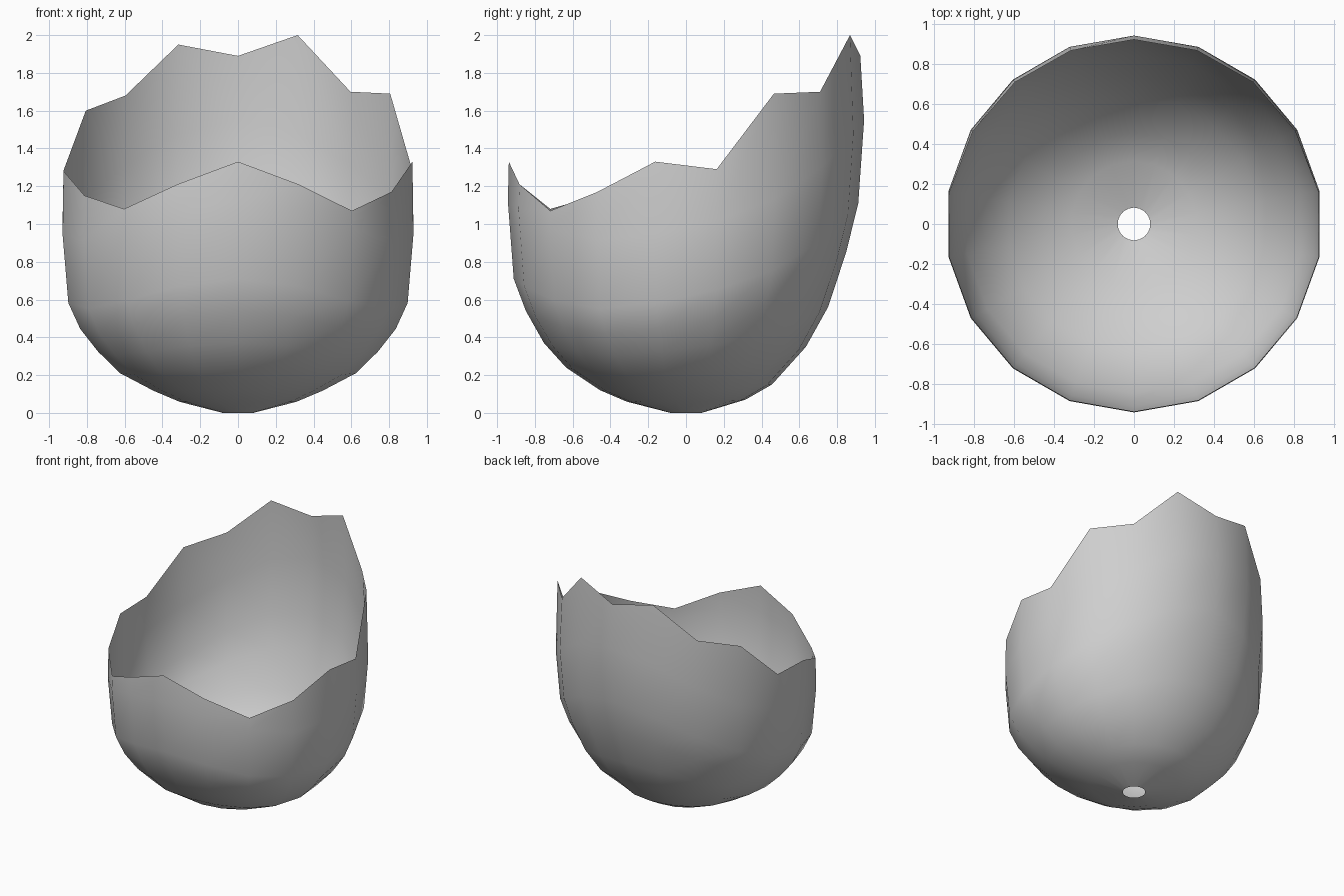
import bpy, bmesh, math

if "Cube" in bpy.data.objects:
    bpy.data.objects.remove(bpy.data.objects["Cube"])

# Shell cross-section rings: radius, height at the front, side and back
RINGS = [
    (0.082, 0.00, 0.00, 0.00),
    (0.315, 0.06, 0.06, 0.07),
    (0.455, 0.12, 0.12, 0.15),
    (0.635, 0.24, 0.22, 0.35),
    (0.752, 0.37, 0.34, 0.56),
    (0.848, 0.54, 0.47, 0.85),
    (0.912, 0.71, 0.615, 1.11),
    (0.943, 1.12, 0.98, 1.55),
]
# Broken rim heights, counter-clockwise from the back, 20 degrees apart
RIM = [1.89, 1.95, 1.68, 1.60, 1.29, 1.28, 1.15, 1.08, 1.21,
       1.33, 1.21, 1.07, 1.17, 1.33, 1.29, 1.69, 1.70, 2.00]
N = len(RIM)

bm = bmesh.new()


def ring_height(front, side, back, s):
    """Blend front, side and back heights; s is the sine of the angle."""
    return side + (back - front) / 2 * s + ((back + front) / 2 - side) * abs(s) ** 3


columns = []
for k in range(N):
    a = math.radians(90 + k * 360 / N)
    c, s = math.cos(a), math.sin(a)
    pts = [(r, ring_height(f, m, b, s)) for r, f, m, b in RINGS]
    pts.append((0.938 - 0.015 * max(0.0, s), RIM[k]))
    columns.append([bm.verts.new((r * c, r * s, z)) for r, z in pts])

# Open shell: hole at the bottom, jagged rim at the top
for k in range(N):
    p, q = columns[k], columns[(k + 1) % N]
    for i in range(len(p) - 1):
        bm.faces.new((p[i], q[i], q[i + 1], p[i + 1])).smooth = True

mesh = bpy.data.meshes.new("broken_eggshell")
bm.to_mesh(mesh)
bm.free()

shell_grey = bpy.data.materials.new("shell_grey")
shell_grey.diffuse_color = (0.62, 0.62, 0.62, 1.0)
shell_grey.use_nodes = True
shell_grey.node_tree.nodes["Principled BSDF"].inputs["Base Color"].default_value = shell_grey.diffuse_color
mesh.materials.append(shell_grey)

shell = bpy.data.objects.new("broken_eggshell", mesh)
bpy.context.collection.objects.link(shell)
